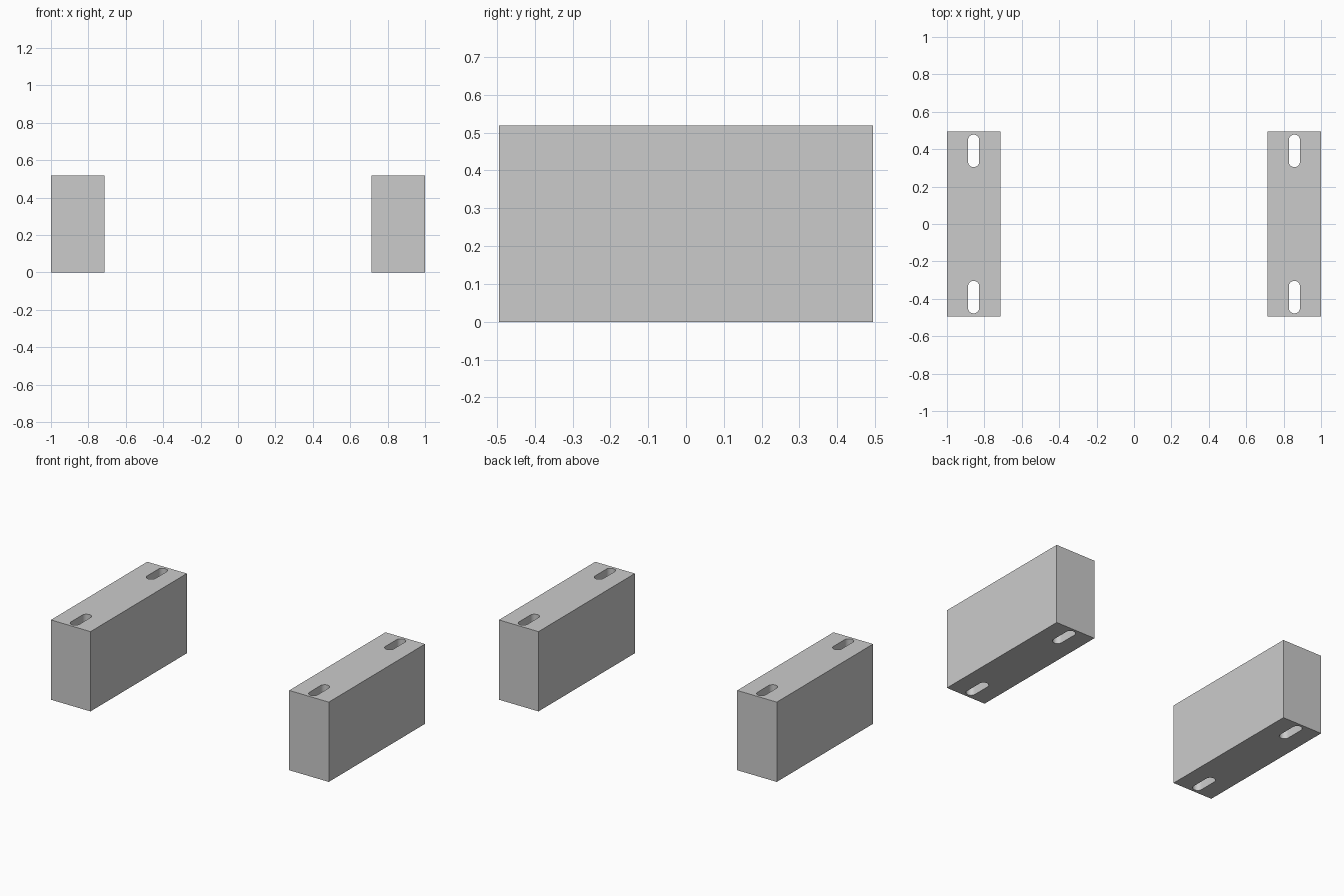
import bpy, bmesh, math

if "Cube" in bpy.data.objects:
    bpy.data.objects.remove(bpy.data.objects["Cube"])

WIDTH, DEPTH, HEIGHT = 0.285, 0.99, 0.519
CX = 1 - WIDTH / 2
SLOT_Y, SLOT_R, SLOT_LEN = 0.391, 0.03, 0.174


def make_object(name, bm):
    bmesh.ops.recalc_face_normals(bm, faces=bm.faces)
    mesh = bpy.data.meshes.new(name)
    bm.to_mesh(mesh)
    bm.free()
    obj = bpy.data.objects.new(name, mesh)
    bpy.context.collection.objects.link(obj)
    return obj


def add_slot(bm, cx, cy, steps=16):
    # Rounded-end outline, extruded past both ends of the block
    half = SLOT_LEN / 2 - SLOT_R
    ring = []
    for side, start in ((1, 0), (-1, math.pi)):
        for i in range(steps + 1):
            a = start + math.pi * i / steps
            ring.append(bm.verts.new((cx + SLOT_R * math.cos(a),
                                      cy + side * half + SLOT_R * math.sin(a), -0.1)))
    face = bm.faces.new(ring)
    ext = bmesh.ops.extrude_face_region(bm, geom=[face])["geom"]
    top = [v for v in ext if isinstance(v, bmesh.types.BMVert)]
    bmesh.ops.translate(bm, verts=top, vec=(0, 0, HEIGHT + 0.2))


# Slot cutters
bm = bmesh.new()
for s in (-1, 1):
    add_slot(bm, CX, s * SLOT_Y)
cutter = make_object("slot_cutter", bm)
cutter.hide_render = True

# Side block, slotted and mirrored to the other side
bm = bmesh.new()
bmesh.ops.create_cube(bm, size=1)
bmesh.ops.scale(bm, verts=bm.verts, vec=(WIDTH, DEPTH, HEIGHT))
bmesh.ops.translate(bm, verts=bm.verts, vec=(CX, 0, HEIGHT / 2))
blocks = make_object("side_blocks", bm)
cut = blocks.modifiers.new("slots", 'BOOLEAN')
cut.operation = 'DIFFERENCE'
cut.solver = 'EXACT'
cut.object = cutter
mirror = blocks.modifiers.new("mirror", 'MIRROR')

# Bake the cuts, drop the cutter and smooth the slot walls
bpy.context.view_layer.objects.active = blocks
blocks.select_set(True)
cutter.select_set(False)
for m in ("slots", "mirror"):
    bpy.ops.object.modifier_apply(modifier=m)
bpy.data.objects.remove(cutter)
bpy.ops.object.shade_smooth_by_angle(angle=math.radians(30))
